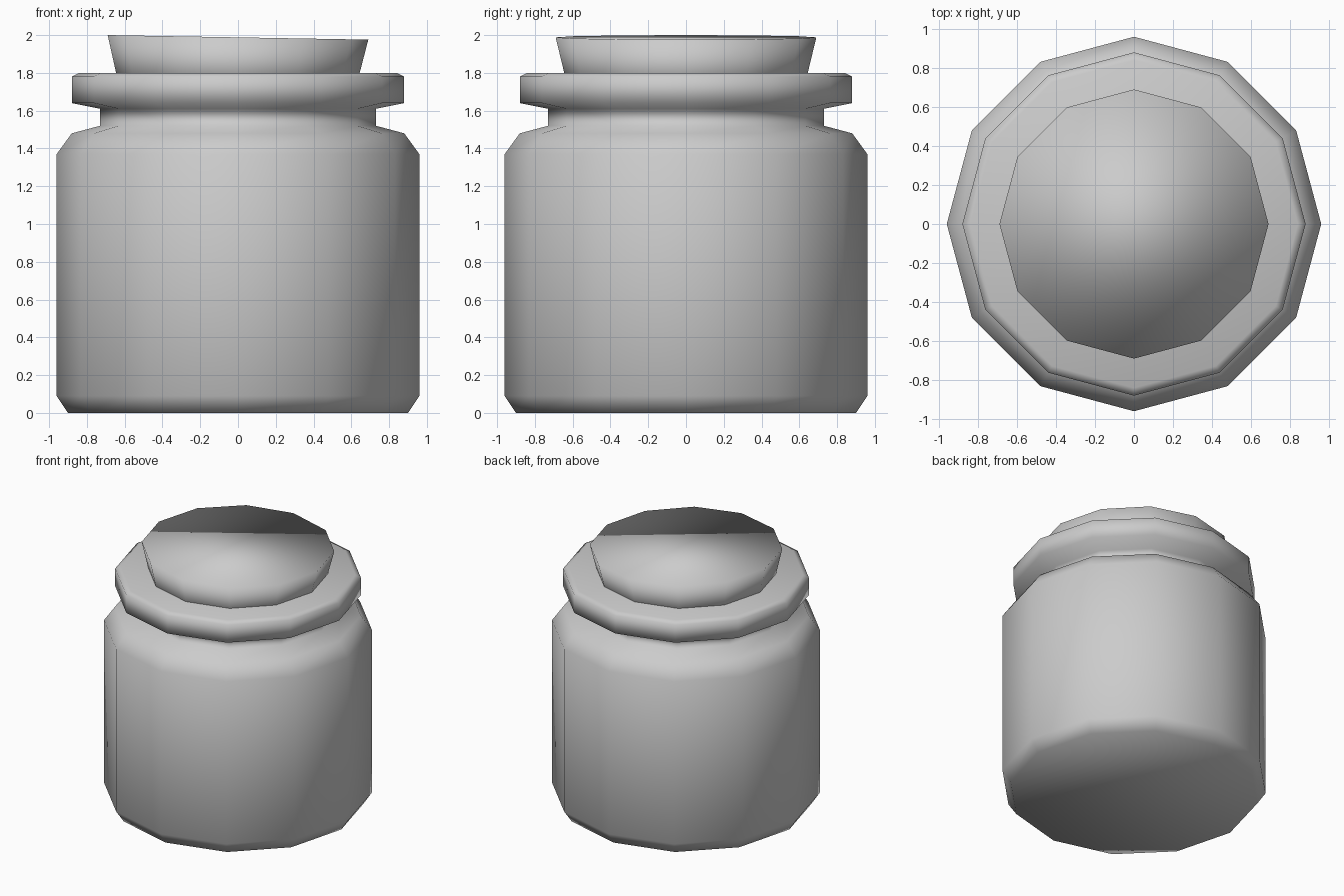
import bpy, bmesh, math

if "Cube" in bpy.data.objects:
    bpy.data.objects.remove(bpy.data.objects["Cube"])

SIDES = 12


def lathe(name, profile):
    """Closed 12-sided solid of revolution from (radius, z) points, bottom to top."""
    bm = bmesh.new()
    rings = []
    for r, z in profile:
        rings.append([bm.verts.new((r * math.cos(math.tau * i / SIDES),
                                    r * math.sin(math.tau * i / SIDES), z))
                      for i in range(SIDES)])
    for a, b in zip(rings, rings[1:]):
        for i in range(SIDES):
            j = (i + 1) % SIDES
            bm.faces.new((a[i], a[j], b[j], b[i]))
    bm.faces.new(rings[0][::-1])
    bm.faces.new(rings[-1])
    for f in bm.faces:
        f.smooth = True
    mesh = bpy.data.meshes.new(name)
    bm.to_mesh(mesh)
    bm.free()
    obj = bpy.data.objects.new(name, mesh)
    bpy.context.collection.objects.link(obj)
    return obj


# Jar: foot chamfer, straight wall, shoulder, neck and lip
lathe("jar", [(0.90, 0.0), (0.96, 0.09), (0.96, 1.37), (0.88, 1.48),
              (0.73, 1.52), (0.73, 1.61), (0.88, 1.64), (0.88, 1.78),
              (0.84, 1.80)])

# Cork: flared stopper, seated slightly crooked
cork = lathe("cork", [(0.62, -0.29), (0.69, 0.0)])
cork.location = (0, 0, 1.988)
cork.rotation_euler = (0, math.radians(1.0), 0)
